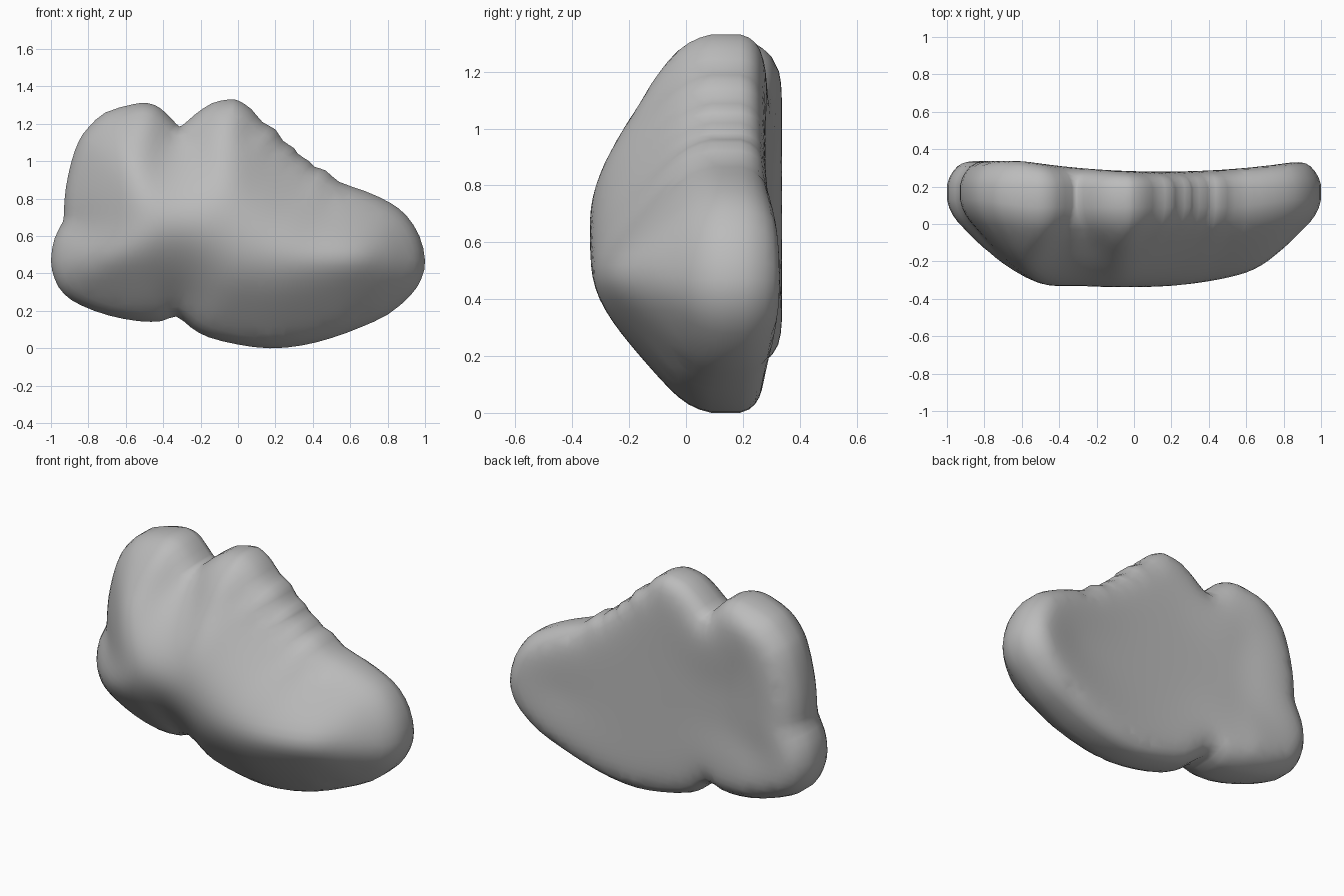
import bpy, bmesh, math
from mathutils import Vector
from mathutils.geometry import delaunay_2d_cdt
from mathutils.kdtree import KDTree

if "Cube" in bpy.data.objects:
    bpy.data.objects.remove(bpy.data.objects["Cube"])

# Silhouette of the lump in x, z
OUTLINE = [(-.30, 1.19), (-.33, 1.20), (-.41, 1.28), (-.48, 1.31), (-.56, 1.305), (-.71, 1.26),
           (-.80, 1.18), (-.85, 1.11), (-.89, 1.0), (-.92, .86), (-.93, .75), (-.935, .68),
           (-.98, .59), (-1, .47), (-.98, .37), (-.93, .29), (-.84, .23), (-.69, .175),
           (-.53, .145), (-.41, .145), (-.33, .17), (-.25, .11), (-.16, .06), (0, .02),
           (.17, 0), (.34, .015), (.5, .055), (.65, .11), (.8, .18), (.92, .28), (.98, .37),
           (1, .47), (.97, .6), (.9, .71), (.81, .78), (.68, .84), (.54, .89), (.47, .95),
           (.41, .97), (.38, 1.0), (.32, 1.04), (.30, 1.07), (.24, 1.11), (.2, 1.17),
           (.13, 1.21), (.07, 1.28), (0, 1.325), (-.05, 1.33), (-.14, 1.31), (-.23, 1.25)]
# Depth against distance from the silhouette
FRONT = [(0, .09), (.01, .05), (.03, .005), (.06, -.035), (.11, -.085), (.2, -.165),
         (.28, -.235), (.36, -.29), (.43, -.325), (.52, -.342)]
BACK = [(0, .19), (.01, .22), (.03, .245), (.06, .262), (.11, .275), (.17, .28)]


def ramp(table, v):
    for (a, p), (b, q) in zip(table, table[1:]):
        if v <= b:
            return p + (q - p) * (v - a) / (b - a)
    return table[-1][1]


def clamp(v):
    return min(1, max(0, v))


# Rounded outline, with a point added between each pair
pts = [Vector(p) for p in OUTLINE]
n = len(pts)
rim = []
for i, p in enumerate(pts):
    a, b, c = pts[i - 1], pts[(i + 1) % n], pts[(i + 2) % n]
    rim += [p, (p + b) * .5625 - (a + c) * .0625]
n = len(rim)

# Fast distance to the outline
tree = KDTree(n * 12)
for i in range(n):
    for k in range(12):
        tree.insert(rim[i - 1].lerp(rim[i], k / 12).to_3d(), i * 12 + k)
tree.balance()


def edge_distance(p):
    return tree.find(p.to_3d())[2]


def front_depth(p, d):
    side = .04 * clamp((abs(p.x) - .55) / .3) * clamp(1.3 - d / .3)
    return ramp(FRONT, d) + side


def back_depth(p, d):
    # the ends curl backwards, the middle stays hollow
    curl = .06 * clamp((p.x - .15) ** 2 / .56)
    fade = 1 - .5 * clamp((d - .2) / .2)
    return ramp(BACK, d) + curl * fade * clamp(.3 + d / .1)


def soft(depth, p):
    # average over a small disc, so ridges come out rounded
    d = edge_distance(p)
    r = min(.45 * d, .1)
    total = depth(p, d) * 2
    for k in range(16):
        q = p + Vector((math.cos(k * math.pi / 8), math.sin(k * math.pi / 8))) * r * (.5 + .5 * (k % 2))
        total += depth(q, edge_distance(q))
    return total / 18


# Flat layout: outline, three close rings, then an even grid
flat = list(rim)
for step in (.012, .03, .055):
    for i, p in enumerate(rim):
        t = (rim[(i + 1) % n] - rim[i - 1]).normalized()
        q = p + Vector((-t.y, t.x)) * step
        if edge_distance(q) > step * .9:
            flat.append(q)
for i in range(51):
    for j in range(35):
        q = Vector((-1 + i * .04 + .02 * (j % 2), j * .04))
        if edge_distance(q) > .075:
            flat.append(q)
edges = [(i, (i + 1) % n) for i in range(n)]
verts, _, faces, origin, _, _ = delaunay_2d_cdt(flat, edges, [], 1, 1e-5)
where = {o: i for i, group in enumerate(origin) for o in group}
used = {i for f in faces for i in f}

bm = bmesh.new()
sides = []
for depth in (front_depth, back_depth):
    layer = {i: bm.verts.new((verts[i].x, soft(depth, verts[i]), verts[i].y)) for i in used}
    for f in faces:
        bm.faces.new([layer[i] for i in f])
    sides.append([layer[where[i]] for i in range(n)])
# Band joining front and back
f, b = sides
for i in range(n):
    bm.faces.new((f[i - 1], f[i], b[i], b[i - 1]))
bmesh.ops.recalc_face_normals(bm, faces=bm.faces)
for face in bm.faces:
    face.smooth = True

mesh = bpy.data.meshes.new("body")
bm.to_mesh(mesh)
bm.free()
mat = bpy.data.materials.new("grey")
mat.diffuse_color = (.5, .5, .5, 1)
mat.use_nodes = True
mat.node_tree.nodes["Principled BSDF"].inputs["Base Color"].default_value = mat.diffuse_color
mesh.materials.append(mat)
body = bpy.data.objects.new("body", mesh)
bpy.context.collection.objects.link(body)
